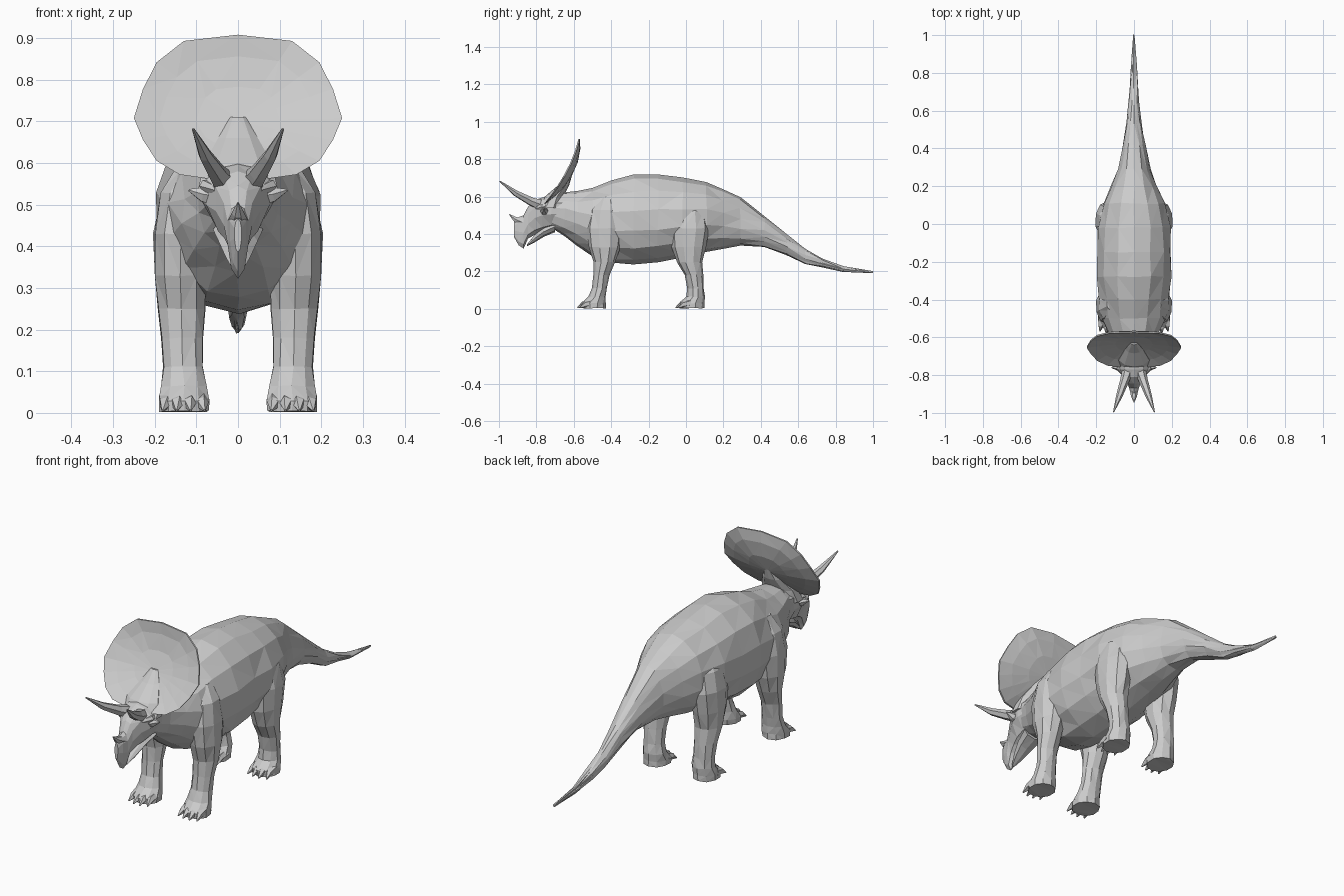
import bpy, bmesh, math, random
from mathutils import Vector

random.seed(4)
skin = bpy.data.materials.new("grey_skin")
skin.diffuse_color = (0.6, 0.6, 0.6, 1)


def finish(name, bm, mirror=False):
    """Triangulated, flat shaded object, optionally mirrored across x."""
    bmesh.ops.recalc_face_normals(bm, faces=bm.faces)
    bmesh.ops.triangulate(bm, faces=bm.faces)
    me = bpy.data.meshes.new(name)
    bm.to_mesh(me)
    bm.free()
    me.materials.append(skin)
    ob = bpy.data.objects.new(name, me)
    bpy.context.collection.objects.link(ob)
    if mirror:
        ob.modifiers.new("mirror", "MIRROR").use_mirror_merge = False
    return ob


def loft(name, rings, mirror=False, jitter=0.0):
    """Skin a list of point rings and close both ends."""
    bm = bmesh.new()
    rows = []
    for ring in rings:
        rows.append([bm.verts.new(Vector(p) + Vector(
            [random.uniform(-jitter, jitter) for _ in range(3)])) for p in ring])
    n = len(rows[0])
    for a, b in zip(rows, rows[1:]):
        for i in range(n):
            j = (i + 1) % n
            bm.faces.new((a[i], a[j], b[j], b[i]))
    bm.faces.new(rows[0][::-1])
    bm.faces.new(rows[-1])
    return finish(name, bm, mirror)


def section(y, z0, z1, w, f=0.5, n=14):
    """Upright egg section at y; f is the height fraction of the widest point."""
    zm = z0 + f * (z1 - z0)
    pts = []
    for i in range(n):
        a = 2 * math.pi * i / n + math.pi / 2
        s = math.sin(a)
        pts.append((w * math.cos(a), y, zm + s * ((z1 - zm) if s > 0 else (zm - z0))))
    return pts


def slab(z, cx, cy, rx, ry, tilt=0.0, n=10):
    """Level section of a limb, optionally sloping front to back."""
    return [(cx + rx * math.cos(t), cy + ry * math.sin(t), z + tilt * math.sin(t))
            for t in [2 * math.pi * (i + 0.5) / n for i in range(n)]]


def tube(name, path, radii, n=6, mirror=True):
    """Tapered spike along a path."""
    path = [Vector(p) for p in path]
    rings = []
    for k, p in enumerate(path):
        d = path[min(k + 1, len(path) - 1)] - path[max(k - 1, 0)]
        u = d.cross(Vector((0, 0, 1))).normalized()
        v = d.cross(u).normalized()
        rings.append([p + radii[k] * (u * math.cos(t) + v * math.sin(t))
                      for t in [2 * math.pi * i / n for i in range(n)]])
    return loft(name, rings, mirror)


# Trunk, neck and tail: y, bottom, top, half width, widest height
trunk = [(-.72, .43, .61, .075, .5), (-.65, .39, .625, .10, .5), (-.58, .34, .63, .135, .5),
         (-.50, .275, .65, .17, .5), (-.40, .245, .69, .187, .5), (-.28, .24, .72, .202, .48),
         (-.15, .25, .72, .20, .48), (-.02, .275, .70, .197, .5), (.11, .30, .68, .165, .5),
         (.20, .32, .64, .125, .48), (.29, .335, .595, .088, .45), (.42, .33, .495, .06, .45),
         (.54, .285, .395, .037, .5), (.64, .237, .32, .029, .5), (.73, .22, .265, .022, .5),
         (.84, .20, .225, .013, .5), (1.0, .193, .198, .002, .5)]
loft("body_and_tail", [section(*r) for r in trunk], jitter=.004)

# Skull with hooked beak
skull = [(-.66, .43, .62, .085, .6), (-.72, .425, .605, .09, .65), (-.77, .41, .595, .08, .7),
         (-.81, .395, .58, .056, .7), (-.845, .375, .545, .036, .65), (-.868, .322, .50, .027, .7),
         (-.895, .34, .49, .02, .7), (-.92, .385, .465, .009, .6)]
loft("skull", [section(*r, n=10) for r in skull])
jaw = [(-.70, .41, .47, .06), (-.76, .385, .44, .047), (-.81, .355, .395, .03), (-.85, .335, .345, .01)]
loft("lower_jaw", [section(*r, n=8) for r in jaw])

# Horns, brow spikes and eyes
tube("brow_horn", [(.03, -.765, .55), (.05, -.83, .575), (.078, -.91, .618), (.108, -.995, .682)],
     [.032, .024, .017, .003])
tube("nose_horn", [(0, -.87, .46), (0, -.915, .48), (0, -.945, .505)], [.025, .015, .002], mirror=False)
tube("cheek_spike", [(.05, -.755, .52), (.085, -.758, .525), (.118, -.76, .535)], [.028, .02, .003])
tube("eyelid", [(.05, -.80, .535), (.078, -.765, .545), (.075, -.72, .55)], [.01, .016, .005])

# Neck frill: dished plate built from a rim shrunk toward its centre
half = [(0, .908), (.13, .893), (.195, .842), (.228, .778), (.25, .708), (.228, .655),
        (.195, .605), (.14, .572), (.07, .562), (0, .56)]
rim = half + [(-x, z) for x, z in half[-2:0:-1]]


def rim_y(z):
    t = (z - .56) / .35
    return -.76 + .29 * t - .105 * t * t


def frill_ring(s, back, depth):
    out = []
    for x, z in rim:
        zz = .70 + (z - .70) * s
        out.append((x * s, rim_y(zz) + back + depth * (1 - s * s), zz))
    return out


loft("neck_frill", [frill_ring(.05, 0, .025), frill_ring(.4, 0, .025), frill_ring(.75, 0, .025),
                    frill_ring(1, 0, .025), frill_ring(1, .008, .03), frill_ring(.75, .012, .03),
                    frill_ring(.4, .014, .03), frill_ring(.05, .014, .03)])
# Ridge joining the skull to the frill
loft("frill_root", [slab(.54, 0, -.73, .10, .07), slab(.60, 0, -.705, .085, .05),
                    slab(.66, 0, -.655, .05, .03), slab(.71, 0, -.625, .02, .015)])

# Legs: height, centre x, centre y, half width, half depth, slope
front = [(0.004, .13, -.495, .062, .065), (.03, .13, -.495, .063, .066), (.065, .13, -.475, .056, .047),
         (.11, .132, -.462, .05, .04), (.18, .134, -.452, .05, .042), (.25, .136, -.436, .058, .058),
         (.33, .138, -.435, .064, .085), (.43, .135, -.435, .068, .10), (.53, .125, -.43, .062, .085),
         (.60, .10, -.42, .045, .05)]
hind = [(0.004, .13, .03, .06, .067), (.03, .13, .03, .061, .068), (.065, .13, .052, .055, .048),
        (.11, .132, .052, .05, .044), (.18, .134, .042, .052, .05), (.25, .136, .02, .06, .068),
        (.33, .138, .015, .066, .092), (.43, .138, .02, .068, .105), (.52, .125, .02, .06, .09),
        (.58, .10, .02, .045, .05)]
for name, rows in (("front", front), ("hind", hind)):
    loft(name + "_leg", [slab(*r) for r in rows], mirror=True, jitter=.002)
    toe_y = rows[0][2] - .05
    # Four claws fanned across the front of the foot
    for k in range(4):
        x = .087 + .029 * k
        bow = .012 if k in (0, 3) else 0
        tube(f"{name}_claw_{k + 1}", [(x, toe_y + .035 + bow, .032), (x, toe_y - .005 + bow, .024),
                                      (x + (x - .13) * .15, toe_y - .035 + bow, .006)], [.019, .016, .003], n=5)
